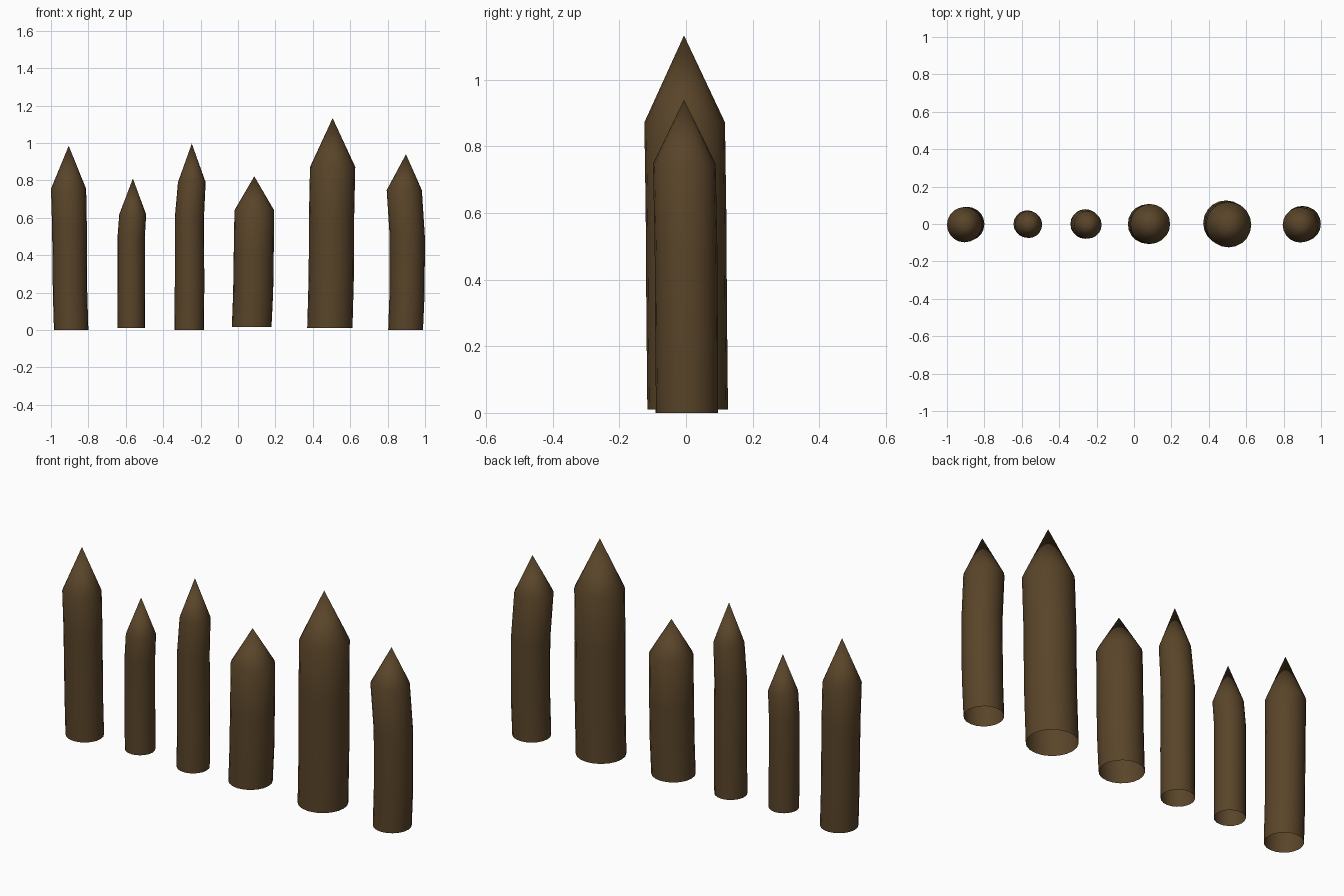
import bpy, bmesh, math

if "Cube" in bpy.data.objects:
    bpy.data.objects.remove(bpy.data.objects["Cube"])

SIDES = 20

wood = bpy.data.materials.new("dark brown wood")
wood.diffuse_color = (0.1, 0.058, 0.022, 1)
wood.use_nodes = True
wood.node_tree.nodes["Principled BSDF"].inputs["Base Color"].default_value = wood.diffuse_color


def stake(name, rings, tip):
    """Bent open-bottomed log from rings (x, y, z, radius), closed by a pointed tip."""
    bm = bmesh.new()
    loops = []
    for x, y, z, r in rings:
        loops.append([bm.verts.new((x + r * math.cos(a), y + r * math.sin(a), z))
                      for a in (2 * math.pi * i / SIDES for i in range(SIDES))])
    top = bm.verts.new(tip)
    for i in range(SIDES):
        j = (i + 1) % SIDES
        for lo, hi in zip(loops, loops[1:]):
            bm.faces.new((lo[i], lo[j], hi[j], hi[i]))
        bm.faces.new((loops[-1][i], loops[-1][j], top))
    for f in bm.faces:
        f.smooth = True
    mesh = bpy.data.meshes.new(name)
    bm.to_mesh(mesh)
    bm.free()
    mesh.materials.append(wood)
    bpy.context.collection.objects.link(bpy.data.objects.new(name, mesh))


# Stakes from left to right
stake("stake_1", [(-.892, 0, 0, .092), (-.898, 0, .2, .092), (-.901, -.002, .55, .093),
                  (-.906, -.004, .755, .094)], (-.905, -.005, .985))
stake("stake_2", [(-.570, 0, .01, .073), (-.571, 0, .25, .073), (-.571, 0, .5, .073),
                  (-.563, -.003, .618, .072)], (-.562, -.003, .81))
stake("stake_3", [(-.261, 0, 0, .079), (-.259, 0, .25, .079), (-.260, 0, .6, .078),
                  (-.247, -.004, .79, .074)], (-.247, -.005, .997))
stake("stake_4", [(.073, 0, .015, .106), (.081, 0, .2, .107), (.084, 0, .4, .107),
                  (.087, 0, .64, .106)], (.087, -.003, .822))
stake("stake_5", [(.491, .005, .01, .121), (.499, .002, .3, .121), (.500, 0, .6, .121),
                  (.506, -.004, .872, .121)], (.506, -.006, 1.133))
stake("stake_6", [(.896, .003, 0, .093), (.904, .002, .2, .094), (.905, 0, .5, .094),
                  (.889, -.005, .748, .094)], (.898, -.006, .94))
